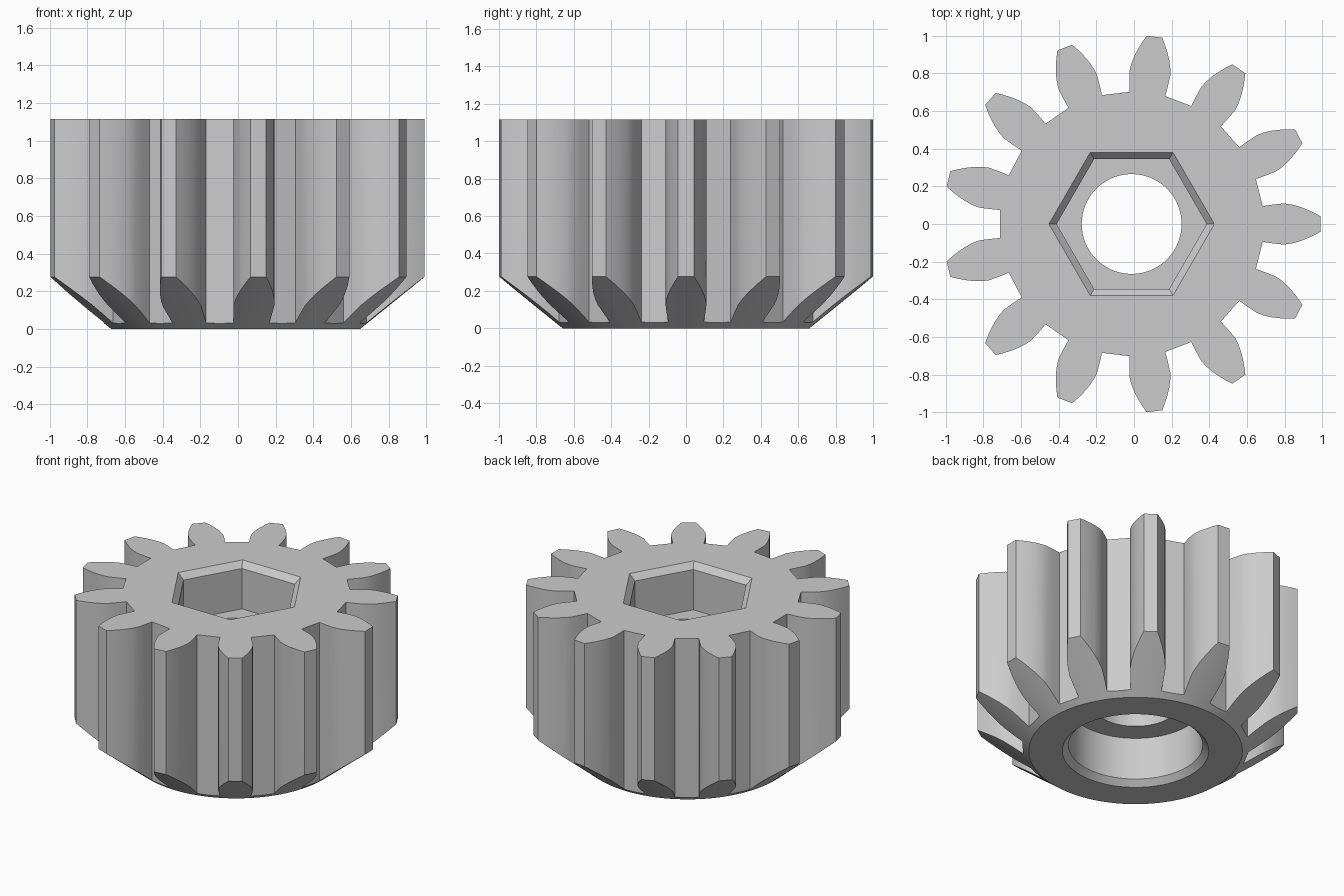
import bpy, bmesh, math
from math import cos, sin, tau

if "Cube" in bpy.data.objects:
    bpy.data.objects.remove(bpy.data.objects["Cube"])

CX, TOP, TEETH = -0.0125, 1.115, 13

grey = bpy.data.materials.new("plain grey")
grey.use_nodes = True
grey.diffuse_color = (0.6, 0.6, 0.6, 1)
grey.node_tree.nodes["Principled BSDF"].inputs["Base Color"].default_value = (0.6, 0.6, 0.6, 1)


def loft(name, rings):
    """Capped solid through a stack of matching closed rings."""
    bm = bmesh.new()
    loops = [[bm.verts.new(p) for p in ring] for ring in rings]
    n = len(loops[0])
    for low, high in zip(loops, loops[1:]):
        for i in range(n):
            j = (i + 1) % n
            bm.faces.new((low[i], low[j], high[j], high[i]))
    bm.faces.new(loops[0][::-1])
    bm.faces.new(loops[-1])
    bmesh.ops.recalc_face_normals(bm, faces=bm.faces)
    mesh = bpy.data.meshes.new(name)
    bm.to_mesh(mesh)
    bm.free()
    mesh.materials.append(grey)
    obj = bpy.data.objects.new(name, mesh)
    bpy.context.collection.objects.link(obj)
    obj.location.x = CX
    return obj


def turned(name, sides, profile):
    """Solid with a regular cross-section; profile is (radius, height)."""
    return loft(name, [[(r * cos(tau * i / sides), r * sin(tau * i / sides), z)
                        for i in range(sides)] for r, z in profile])


# Tooth flank from root to tip, as (distance along tooth, half width)
flank = [(0.695, 0.095), (0.75, 0.103), (0.807, 0.109), (0.845, 0.104),
         (0.885, 0.094), (0.925, 0.079), (0.965, 0.061), (1.001, 0.042)]
tooth = [(a, -w) for a, w in flank] + [(a, w) for a, w in reversed(flank)]
outline = []
for k in range(TEETH):
    t = tau * k / TEETH
    outline += [(a * cos(t) - w * sin(t), a * sin(t) + w * cos(t)) for a, w in tooth]

# Toothed body
gear = loft("pinion_gear", [[(x, y, z) for x, y in outline] for z in (-0.1, TOP)])

# Cone that bevels the lower ends of the teeth
cone = turned("lower_bevel", 128, [(0.66, 0), (1.16, 0.404), (1.16, 1.3)])

# Hexagonal socket with bevelled rim, bearing recess and through hole
socket = turned("hex_socket", 6, [(0.398, 0.8), (0.398, TOP - 0.04),
                                  (0.439, TOP), (0.439, TOP + 0.1)])
recess = turned("bearing_recess", 64, [(0.453, -0.1), (0.453, 0),
                                       (0.415, 0.038), (0.415, 0.328)])
hole = turned("through_hole", 64, [(0.265, 0.2), (0.265, 0.9)])

# Cut the body, then discard the cutters
bpy.context.view_layer.objects.active = gear
gear.select_set(True)
for cutter, mode in ((cone, "INTERSECT"), (socket, "DIFFERENCE"),
                     (recess, "DIFFERENCE"), (hole, "DIFFERENCE")):
    cutter.hide_render = True
    mod = gear.modifiers.new(cutter.name, "BOOLEAN")
    mod.operation, mod.solver, mod.object = mode, "EXACT", cutter
    bpy.ops.object.modifier_apply(modifier=mod.name)
    bpy.data.objects.remove(cutter)

bpy.ops.object.shade_smooth_by_angle(angle=math.radians(25))
